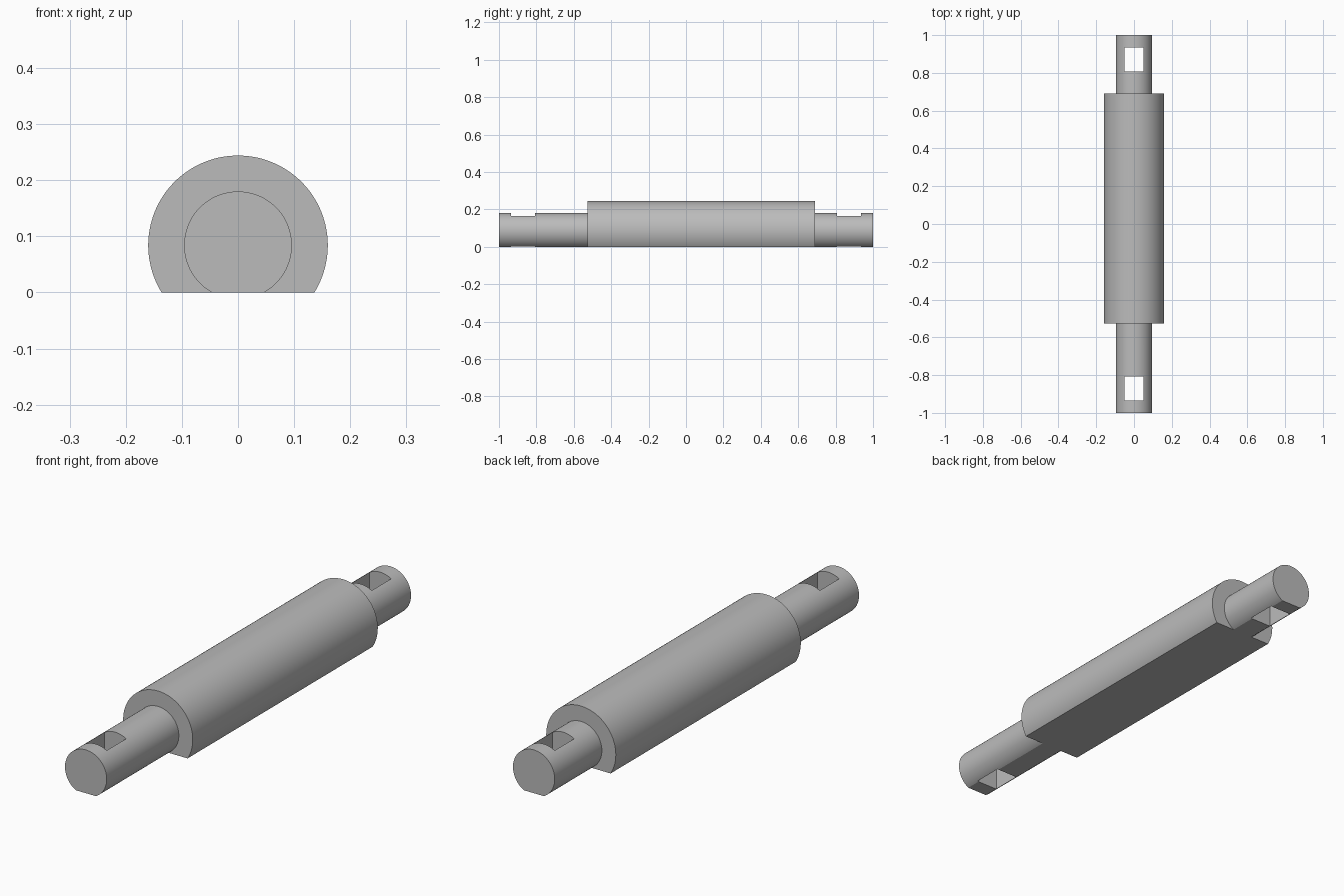
import bpy, bmesh, math

cube = bpy.data.objects.get("Cube")
if cube:
    bpy.data.objects.remove(cube, do_unlink=True)

AXIS_Z = 0.084        # height of the shaft axis above the flat underside
BODY_R, PIN_R = 0.16, 0.096
BODY_Y = (-0.526, 0.69)
SLOT_HALF_W = 0.05

steel = bpy.data.materials.new("plain_grey")
steel.use_nodes = True
grey = (0.5, 0.5, 0.5, 1)
steel.diffuse_color = grey
steel.node_tree.nodes["Principled BSDF"].inputs["Base Color"].default_value = grey


def link_mesh(name, bm):
    bmesh.ops.recalc_face_normals(bm, faces=bm.faces)
    mesh = bpy.data.meshes.new(name)
    bm.to_mesh(mesh)
    bm.free()
    obj = bpy.data.objects.new(name, mesh)
    bpy.context.collection.objects.link(obj)
    mesh.materials.append(steel)
    return obj


def flat_bottom_rod(name, radius, y0, y1, steps=96):
    """Circle cut off by the ground plane, extruded along y."""
    start = -math.asin(AXIS_Z / radius)
    sweep = math.pi - 2 * start
    bm = bmesh.new()
    ring = []
    for i in range(steps + 1):
        a = start + sweep * i / steps
        z = max(0, AXIS_Z + radius * math.sin(a))
        ring.append(bm.verts.new((radius * math.cos(a), y0, z)))
    cap = bm.faces.new(ring)
    out = bmesh.ops.extrude_face_region(bm, geom=[cap], use_keep_orig=True)
    moved = [v for v in out["geom"] if isinstance(v, bmesh.types.BMVert)]
    bmesh.ops.translate(bm, verts=moved, vec=(0, y1 - y0, 0))
    return link_mesh(name, bm)


def cut_slot(rod, y0, y1):
    """Rectangular slot straight through the rod from top to bottom."""
    bm = bmesh.new()
    bmesh.ops.create_cube(bm, size=1)
    bmesh.ops.scale(bm, verts=bm.verts, vec=(2 * SLOT_HALF_W, y1 - y0, 1))
    bmesh.ops.translate(bm, verts=bm.verts, vec=(0, (y0 + y1) / 2, AXIS_Z))
    cutter = link_mesh("slot_cutter", bm)
    mod = rod.modifiers.new("slot", "BOOLEAN")
    mod.operation, mod.solver, mod.object = "DIFFERENCE", "EXACT", cutter
    bpy.context.view_layer.update()
    evaluated = rod.evaluated_get(bpy.context.evaluated_depsgraph_get())
    mesh = bpy.data.meshes.new_from_object(evaluated)
    rod.modifiers.clear()
    rod.data = mesh
    bpy.data.objects.remove(cutter, do_unlink=True)


# Thick middle body and the two slotted end pins
body = flat_bottom_rod("shaft_body", BODY_R, *BODY_Y)
front_pin = flat_bottom_rod("front_pin", PIN_R, -1, BODY_Y[0])
back_pin = flat_bottom_rod("back_pin", PIN_R, BODY_Y[1], 1)
cut_slot(front_pin, -0.935, -0.807)
cut_slot(back_pin, 0.807, 0.935)

# Smooth curved sides with crisp edges
for part in (body, front_pin, back_pin):
    bpy.ops.object.select_all(action="DESELECT")
    part.select_set(True)
    bpy.context.view_layer.objects.active = part
    bpy.ops.object.shade_smooth_by_angle(angle=math.radians(30))
